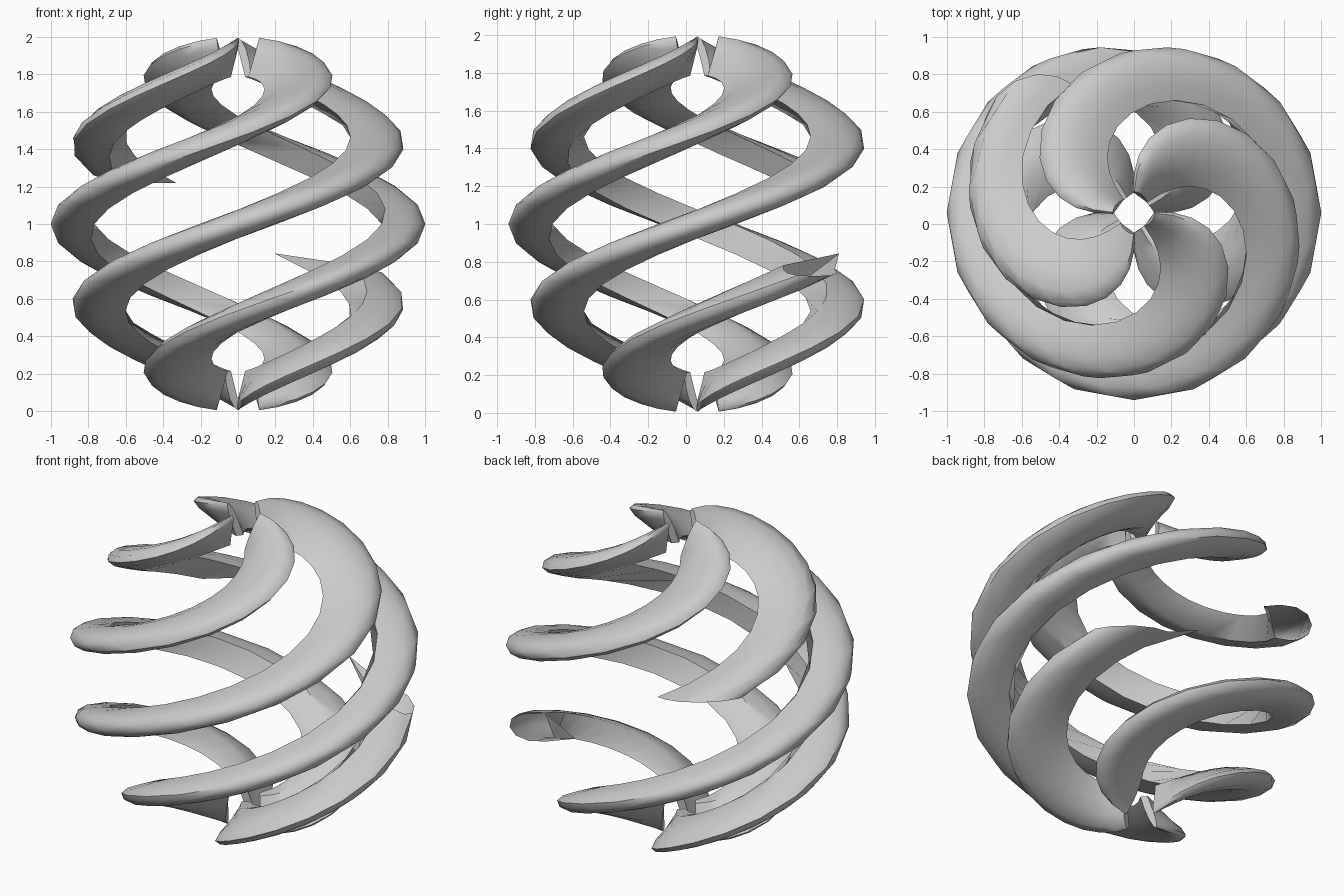
import bpy, bmesh, math

cube = bpy.data.objects.get("Cube")
if cube:
    bpy.data.objects.remove(cube, do_unlink=True)

CENTRE_Y, CENTRE_Z = 0.06, 1.0
HALF_WIDTH = 0.24          # half the angular width of a band
TIP = math.radians(83.5)   # latitude where bands stop near the poles
TWIST = math.pi            # turn per unit of height

grey = bpy.data.materials.new("light_grey")
grey.use_nodes = True
grey.diffuse_color = (0.6, 0.6, 0.6, 1)
grey.node_tree.nodes["Principled BSDF"].inputs["Base Color"].default_value = (0.6, 0.6, 0.6, 1)

# Cross-section of a band: share of half width, distance from the centre
side = [(1, 0.79), (1, 0.87), (0.85, 0.94), (0.5, 0.985)]
SECTION = side + [(0, 1)] + [(-w, r) for w, r in reversed(side)]


def twisted(angle, radius, lat):
    """Point on a meridian wedge, turned about the axis by its height."""
    z = radius * math.sin(lat)
    a = angle + TWIST * z
    flat = radius * math.cos(lat)
    return (flat * math.cos(a), flat * math.sin(a) + CENTRE_Y, z + CENTRE_Z)


def band(name, turn, start, end, steps, cap_start=True, cap_end=True, spike=0):
    bm = bmesh.new()
    rings = []
    for i in range(steps + 1):
        ring = []
        for k, (w, r) in enumerate(SECTION):
            lat = start + (end - start) * i / steps
            if i == steps and k == 0:
                lat += spike       # torn corner on a broken end
            ring.append(bm.verts.new(twisted(turn + w * HALF_WIDTH, r, lat)))
        rings.append(ring)
    n = len(SECTION)
    for a, b in zip(rings, rings[1:]):
        for k in range(n):
            m = (k + 1) % n
            bm.faces.new((a[k], a[m], b[m], b[k]))
    if cap_start:
        bm.faces.new(rings[0])
    if cap_end:
        bm.faces.new(rings[-1])
    bmesh.ops.recalc_face_normals(bm, faces=bm.faces)
    mesh = bpy.data.meshes.new(name)
    bm.to_mesh(mesh)
    bm.free()
    mesh.materials.append(grey)
    obj = bpy.data.objects.new(name, mesh)
    bpy.context.collection.objects.link(obj)
    bpy.ops.object.select_all(action='DESELECT')
    obj.select_set(True)
    bpy.context.view_layer.objects.active = obj
    bpy.ops.object.shade_smooth_by_angle(angle=math.radians(50))
    return obj


# Three whole spiral bands
for name, quarter in (("left_band", 0), ("right_band", 2), ("front_band", 3)):
    band(name, quarter * math.pi / 2, -TIP, TIP, 28)

# The back band is broken in the middle
back = math.pi / 2
band("back_band_lower", back, -TIP, math.radians(-16), 12, cap_end=False, spike=0.08)
band("back_band_upper", back, TIP, math.radians(16), 12, cap_end=False)
